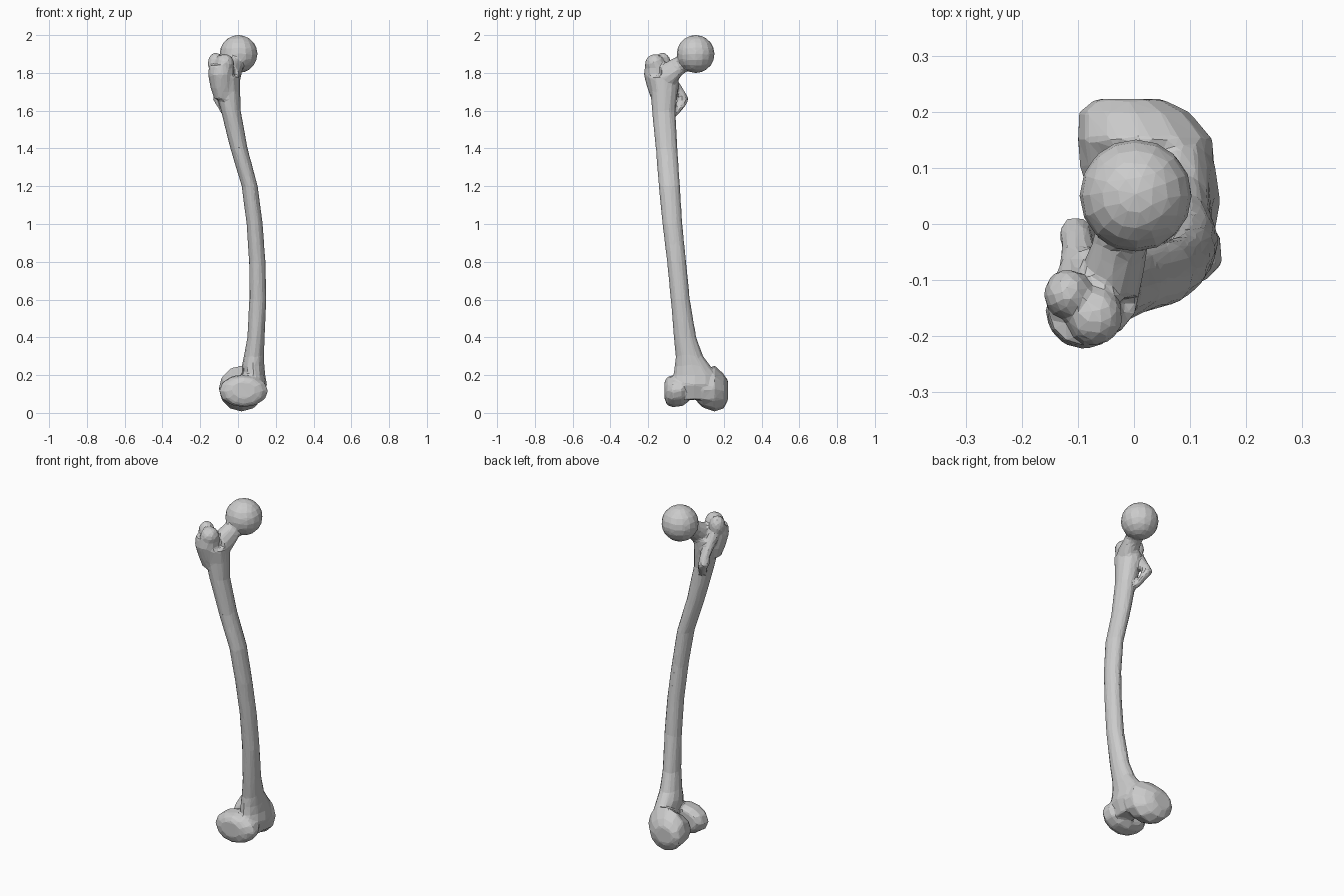
import bpy, bmesh, math
from mathutils import Matrix

bm = bmesh.new()


def loft(rings, axis="z", sides=12):
    """Closed tube through elliptical rings (x, y, z, radius_a, radius_b).
    Rings lie in the xy plane (axis z) or the xz plane (axis y)."""
    loops = []
    for x, y, z, a, b in rings:
        loop = []
        for i in range(sides):
            t = 2 * math.pi * i / sides
            u, v = a * math.cos(t), b * math.sin(t)
            co = (x + u, y + v, z) if axis == "z" else (x + u, y, z + v)
            loop.append(bm.verts.new(co))
        loops.append(loop)
    faces = [bm.faces.new(loops[0][::-1]), bm.faces.new(loops[-1])]
    for lo, hi in zip(loops, loops[1:]):
        for i in range(sides):
            j = (i + 1) % sides
            faces.append(bm.faces.new((lo[i], lo[j], hi[j], hi[i])))
    bmesh.ops.recalc_face_normals(bm, faces=faces)


def ball(center, radii):
    m = Matrix.Translation(center) @ Matrix.Diagonal((*radii, 1))
    bmesh.ops.create_uvsphere(bm, u_segments=16, v_segments=10, radius=1, matrix=m)


# curved shaft flaring at both ends
loft([(.075, .045, .07, .05, .10), (.088, .042, .15, .066, .125),
      (.082, .048, .20, .062, .115), (.08, .035, .25, .06, .095),
      (.085, .018, .30, .054, .073), (.095, -.005, .40, .046, .06),
      (.105, -.03, .60, .046, .051), (.102, -.05, .80, .044, .051),
      (.088, -.072, 1.0, .043, .053), (.062, -.088, 1.2, .043, .057),
      (.005, -.103, 1.4, .046, .058), (-.038, -.118, 1.6, .053, .063),
      (-.052, -.115, 1.7, .065, .073), (-.06, -.12, 1.78, .07, .085)])

# ball head and neck
ball((.003, .051, 1.9), (.101, .101, .101))
loft([(-.05, -.13, 1.77, .06, .075), (-.035, -.07, 1.80, .055, .075),
      (-.02, -.02, 1.845, .05, .055), (-.005, .03, 1.89, .065, .065)], "y")

# large upper knob with two peaks
loft([(-.08, -.14, 1.66, .045, .045), (-.085, -.145, 1.72, .06, .06),
      (-.09, -.155, 1.79, .069, .069), (-.088, -.158, 1.84, .066, .06)])
ball((-.118, -.125, 1.85), (.043, .045, .057))
ball((-.07, -.165, 1.85), (.05, .052, .05))

# rear crest running down to the small knob
loft([(-.06, -.07, 1.57, .02, .02), (-.09, -.025, 1.63, .025, .027),
      (-.105, -.017, 1.66, .03, .032), (-.10, -.035, 1.70, .028, .03),
      (-.105, -.085, 1.77, .03, .035), (-.115, -.12, 1.84, .035, .03)])

# two lower rollers with a notch between them
loft([(.01, .06, .12, .085, .065), (.025, .09, .12, .12, .092),
      (.02, .15, .13, .122, .124), (0, .20, .115, .098, .092),
      (-.01, .223, .12, .06, .05)], "y")
loft([(.02, .015, .125, .09, .065), (.028, -.02, .12, .127, .085),
      (.03, -.07, .115, .13, .085), (.03, -.10, .115, .10, .075),
      (.03, -.114, .12, .06, .045)], "y")

mesh = bpy.data.meshes.new("thigh_bone")
bm.to_mesh(mesh)
bm.free()
bone = bpy.data.objects.new("thigh_bone", mesh)
bpy.context.collection.objects.link(bone)

# fuse the parts into one skin, soften the joins, then reduce to flat facets
fuse = bone.modifiers.new("fuse", "REMESH")
fuse.mode = "VOXEL"
fuse.voxel_size = 0.008
soften = bone.modifiers.new("soften", "SMOOTH")
soften.factor = 0.5
soften.iterations = 5
facet = bone.modifiers.new("facet", "DECIMATE")
facet.ratio = 0.055
